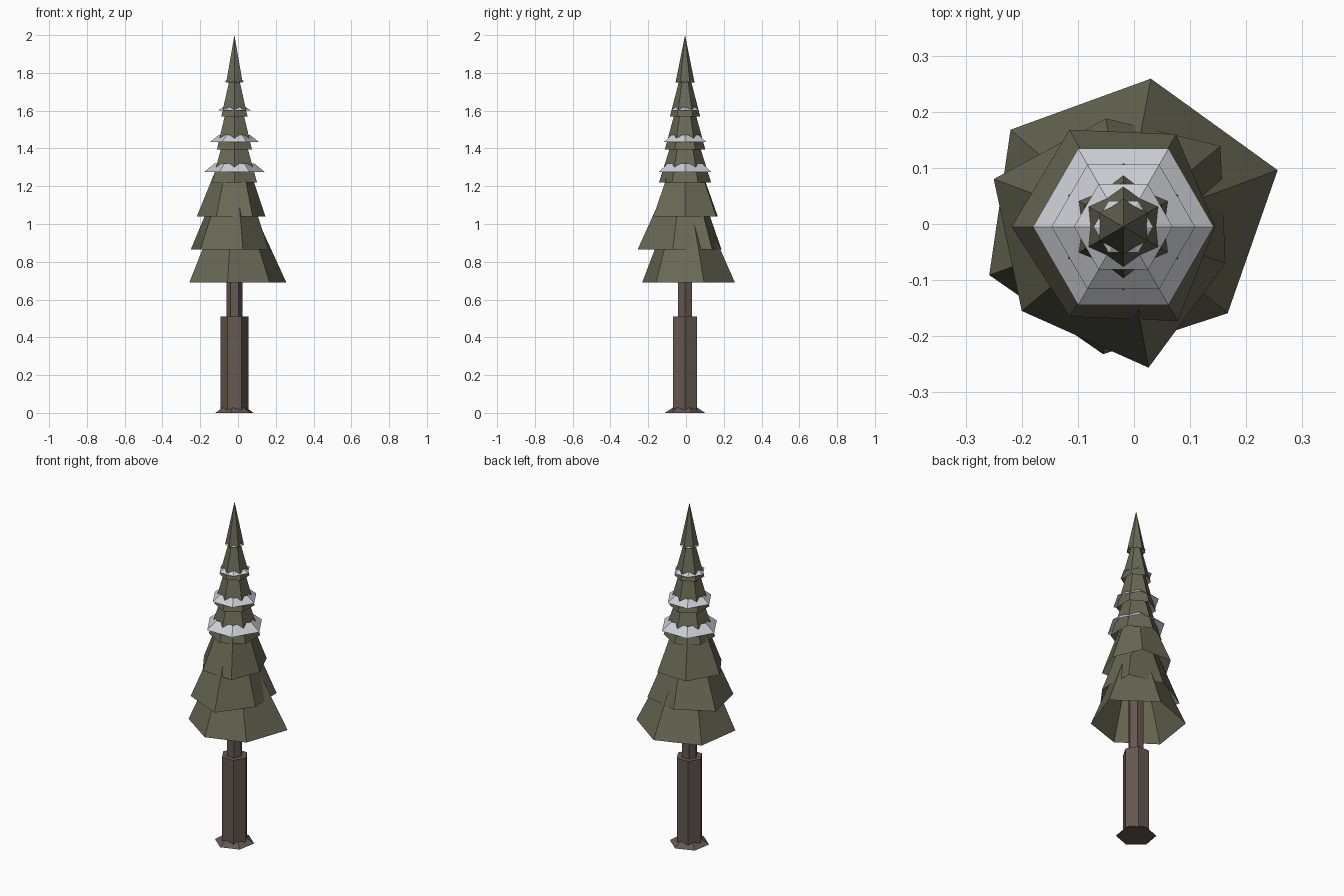
import bpy, bmesh
from math import cos, sin, radians

if "Cube" in bpy.data.objects:
    bpy.data.objects.remove(bpy.data.objects["Cube"])

AX, AY = -0.019, -0.005   # trunk axis


def material(name, rgb):
    m = bpy.data.materials.new(name)
    m.diffuse_color = (*rgb, 1)
    m.use_nodes = True
    m.node_tree.nodes["Principled BSDF"].inputs["Base Color"].default_value = m.diffuse_color
    return m


needles = material("needles", (0.14, 0.14, 0.09))
bark = material("bark", (0.13, 0.10, 0.08))
snow = material("snow", (0.60, 0.62, 0.66))


def hexagon(r, turn=0, c=(AX, AY)):
    return [(c[0] + r * cos(radians(turn + 60 * i)),
             c[1] + r * sin(radians(turn + 60 * i))) for i in range(6)]


def loft(name, low, z0, high, z1, mat, capped=False):
    """Join two rings; a one-point upper ring makes a cone."""
    bm = bmesh.new()
    a = [bm.verts.new((x, y, z0)) for x, y in low]
    b = [bm.verts.new((x, y, z1)) for x, y in high]
    for i in range(6):
        j = (i + 1) % 6
        if len(b) == 1:
            bm.faces.new((a[i], a[j], b[0]))
        else:
            bm.faces.new((a[i], a[j], b[j], b[i]))
    if capped:
        bm.faces.new(a[::-1])
        bm.faces.new(b)
    me = bpy.data.meshes.new(name)
    bm.to_mesh(me)
    bm.free()
    me.materials.append(mat)
    ob = bpy.data.objects.new(name, me)
    bpy.context.collection.objects.link(ob)


# trunk: flared foot, thick lower part, thin upper part
loft("root_flare", hexagon(0.108, 20), 0, hexagon(0.04, 20), 0.045, bark, True)
loft("lower_trunk", hexagon(0.074), 0.01, hexagon(0.074), 0.51, bark, True)
loft("upper_trunk", hexagon(0.043), 0.5, hexagon(0.043), 0.95, bark, True)

# open branch skirts: the lower three are uneven hexagons
lower = [(0.256, 0.096), (0.03, 0.259), (-0.22, 0.168),
         (-0.258, -0.091), (-0.055, -0.232), (0.167, -0.159)]
second = [(0.154, 0.139), (-0.05, 0.188), (-0.25, 0.08),
          (-0.2, -0.155), (0.026, -0.256), (0.163, -0.07)]
third = [(0.145, -0.005), (0.075, 0.16), (-0.115, 0.168),
         (-0.218, -0.005), (-0.115, -0.165), (0.078, -0.173)]
tiers = [(lower, 0.69, 1.29), (second, 0.865, 1.42), (third, 1.04, 1.53),
         (hexagon(0.138, 30), 1.22, 1.66), (hexagon(0.107, 30), 1.395, 1.79),
         (hexagon(0.08, 30), 1.57, 1.88), (hexagon(0.05, 30), 1.75, 2.0)]
for i, (ring, z0, z1) in enumerate(tiers):
    loft(f"branch_tier_{i + 1}", ring, z0, [(AX, AY)], z1, needles)

# sloping snow collars
for i, (r, z0, z1) in enumerate([(0.161, 1.275, 1.32), (0.128, 1.435, 1.47),
                                 (0.088, 1.60, 1.62), (0.053, 1.755, 1.766)]):
    loft(f"snow_ring_{i + 1}", hexagon(r), z0, hexagon(r * 0.66), z1, snow)
